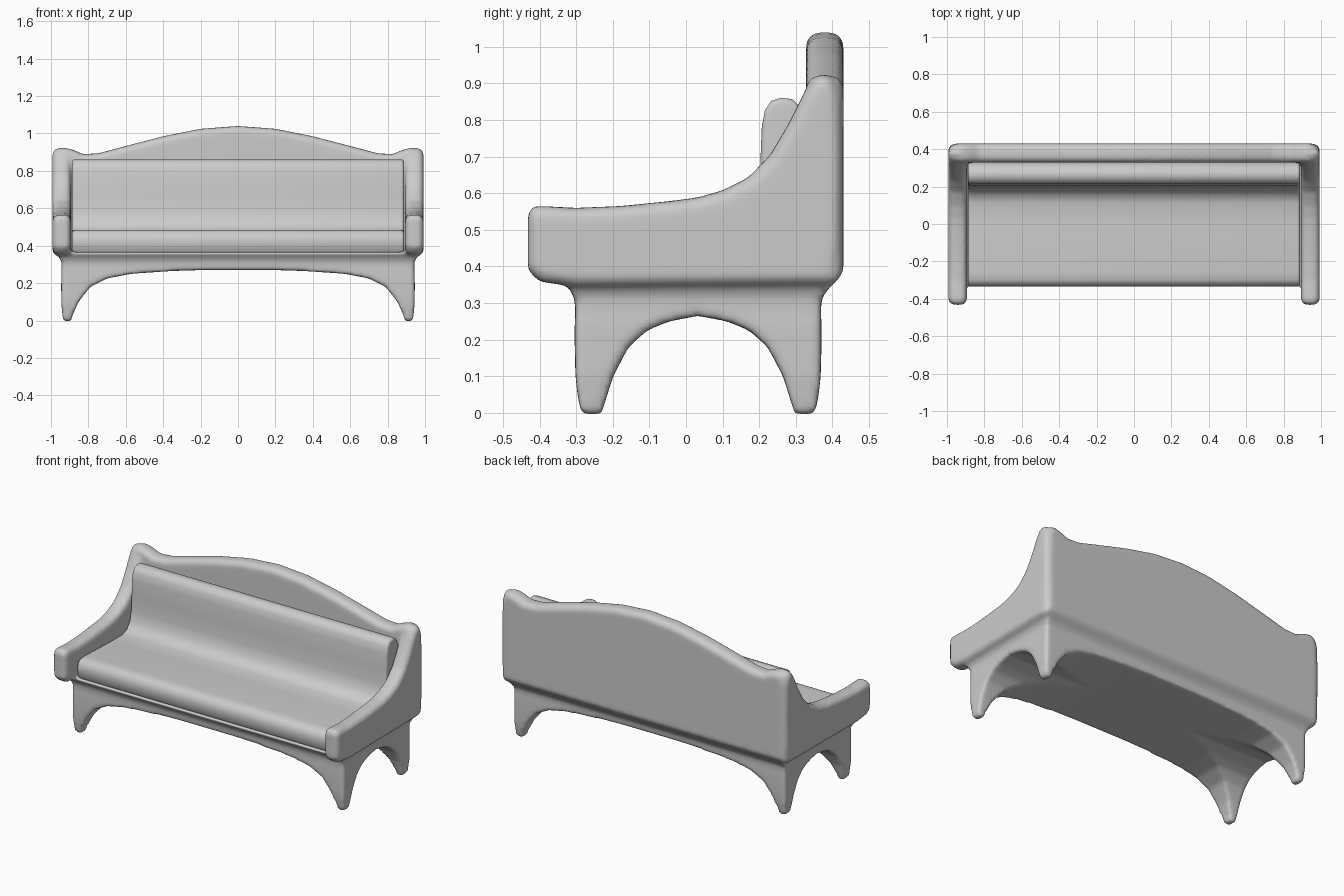
import bpy, bmesh

if "Cube" in bpy.data.objects:
    bpy.data.objects.remove(bpy.data.objects["Cube"])


def loft(bm, rings):
    """Skin a list of equal-length closed rings and cap both ends."""
    vs = [[bm.verts.new(p) for p in r] for r in rings]
    n = len(vs[0])
    faces = [bm.faces.new(vs[0]), bm.faces.new(vs[-1])]
    for a, b in zip(vs, vs[1:]):
        for i in range(n):
            j = (i + 1) % n
            faces.append(bm.faces.new((a[i], a[j], b[j], b[i])))
    bmesh.ops.recalc_face_normals(bm, faces=faces)
    return faces


def slab(bm, rings, radius):
    """Extruded profile with rounded rims."""
    caps = loft(bm, rings)[:2]
    edges = list({e for f in caps for e in f.edges})
    bmesh.ops.bevel(bm, geom=edges, offset=radius, segments=4,
                    profile=0.5, affect='EDGES', clamp_overlap=False)


def rect(x0, x1, y0, y1, z):
    return [(x0, y0, z), (x1, y0, z), (x1, y1, z), (x0, y1, z)]


def finish(bm, name):
    me = bpy.data.meshes.new(name)
    bm.to_mesh(me)
    bm.free()
    me.polygons.foreach_set("use_smooth", [True] * len(me.polygons))
    ob = bpy.data.objects.new(name, me)
    bpy.context.collection.objects.link(ob)
    return ob


# Frame: all pieces are fused and softened by the modifiers below
bm = bmesh.new()

# Arms: side profile (y, z)
arm = [(-.432, .39), (-.432, .545), (-.415, .566), (-.3, .56), (-.18, .565),
       (-.05, .578), (.03, .588), (.1, .608), (.17, .643), (.23, .705),
       (.28, .79), (.32, .87), (.345, .91), (.375, .925), (.405, .912),
       (.424, .86), (.429, .7), (.427, .45), (.415, .385), (.39, .35),
       (-.3, .345), (-.40, .358)]
for s in (1, -1):
    slab(bm, [[(s * x, y, z) for y, z in arm] for x in (.893, .992)], .032)

# Back panel: crest profile (x, z)
half = [(0, 1.04), (.2, 1.025), (.4, .985), (.6, .933), (.75, .893),
        (.83, .89), (.88, .912), (.93, .925), (.965, .91), (.985, .86), (.988, .36)]
crest = [(-x, z) for x, z in half[:0:-1]] + half
slab(bm, [[(x, y, z) for x, z in crest] for y in (.328, .43)], .035)

# Seat deck flaring out from the skirt
loft(bm, [rect(-hx, hx, y0, y1, z) for z, hx, y0, y1 in (
    (.27, .943, -.302, .368), (.31, .943, -.304, .37), (.335, .952, -.315, .385),
    (.365, .975, -.342, .415))])

# Four tapered corner legs that widen into the arches
legs = [(-.004, .893, .932, .263, .317), (.03, .884, .939, .254, .327),
        (.1, .853, .945, .232, .335), (.18, .79, .945, .19, .337),
        (.225, .70, .945, .14, .337), (.25, .57, .945, .08, .337),
        (.265, .35, .943, 0, .336), (.275, 0, .943, 0, .336)]
for sx in (1, -1):
    for sy in (1, -1):
        loft(bm, [rect(sx * xi, sx * xo, .033 + sy * yi, .033 + sy * yo, z)
                  for z, xi, xo, yi, yo in legs])

frame = finish(bm, "sofa_frame")
rm = frame.modifiers.new("fuse", 'REMESH')
rm.mode = 'VOXEL'
rm.voxel_size = .011
rm.use_smooth_shade = True
sm = frame.modifiers.new("soften", 'SMOOTH')
sm.factor = .5
sm.iterations = 8

# One-piece seat and back cushion: profile (y, z)
bm = bmesh.new()
cushion = [(-.315, .36), (-.33, .38), (-.335, .43), (-.325, .468), (-.30, .482),
           (-.26, .485), (0, .476), (.11, .475), (.155, .49), (.185, .53),
           (.198, .59), (.203, .68), (.207, .78), (.215, .825), (.232, .852),
           (.26, .861), (.29, .857), (.318, .83), (.335, .78), (.338, .36)]
slab(bm, [[(x, y, z) for y, z in cushion] for x in (-.888, .888)], .016)
ob = finish(bm, "seat_and_back_cushion")
bpy.context.view_layer.objects.active = ob
ob.select_set(True)
bpy.ops.object.shade_smooth_by_angle(angle=.8)
